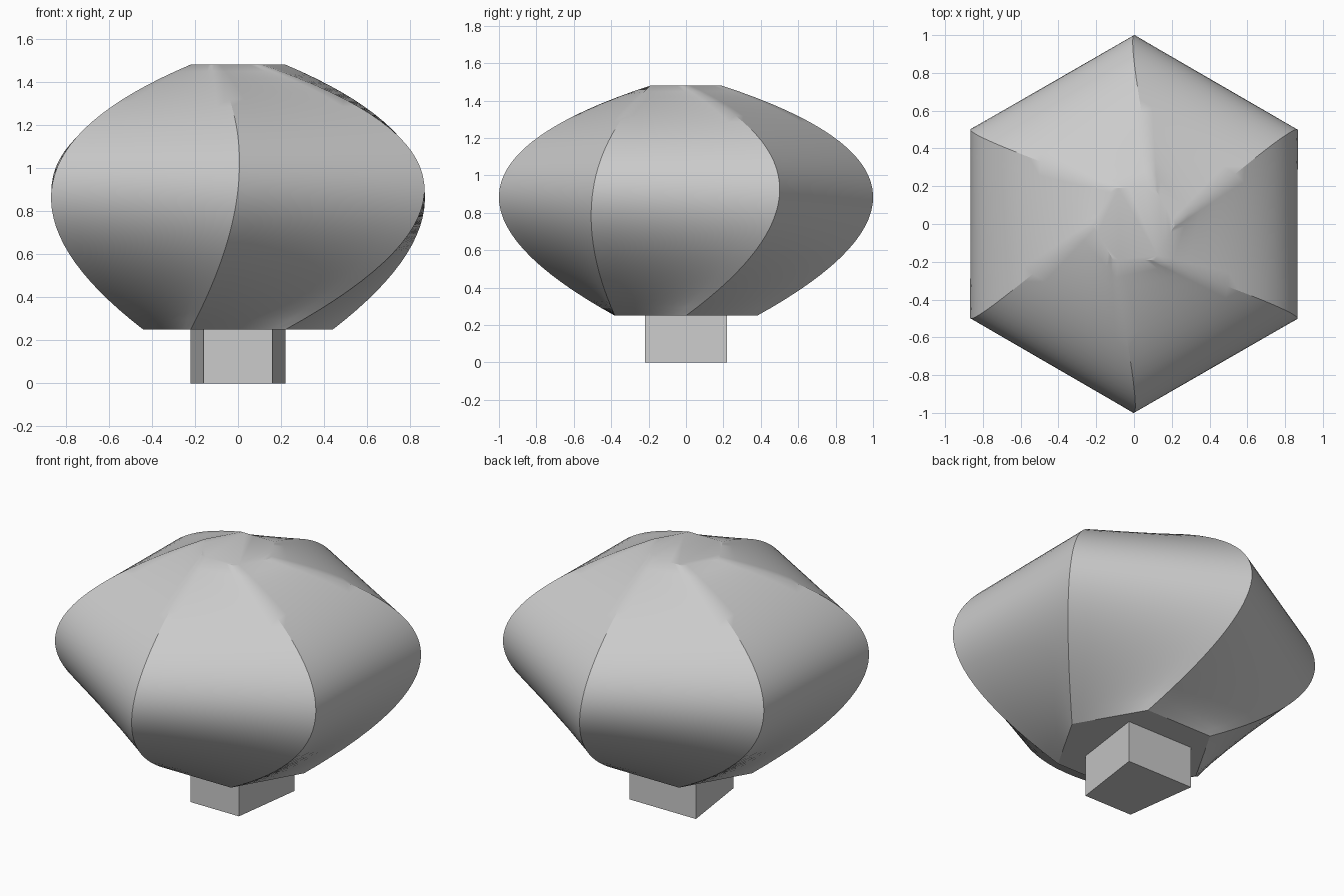
import bpy, bmesh
from math import radians
from mathutils import Matrix, Vector

cube = bpy.data.objects.get("Cube")
if cube:
    bpy.data.objects.remove(cube, do_unlink=True)

grey = bpy.data.materials.new("plain grey")
grey.use_nodes = True
colour = (0.6, 0.6, 0.6, 1)
grey.diffuse_color = colour
grey.node_tree.nodes["Principled BSDF"].inputs["Base Color"].default_value = colour

SIDES, RINGS, SPLITS = 6, 32, 8


def corner(radius, angle, z):
    return Matrix.Rotation(radians(angle), 3, "Z") @ Vector((radius, 0, z))


def add_object(name, bm):
    bmesh.ops.recalc_face_normals(bm, faces=bm.faces)
    mesh = bpy.data.meshes.new(name)
    bm.to_mesh(mesh)
    bm.free()
    mesh.materials.append(grey)
    obj = bpy.data.objects.new(name, mesh)
    bpy.context.collection.objects.link(obj)
    return obj


# Three hexagons that the body passes through; the middle one is turned
low, mid, high = corner(0.44, 0, 0.25), corner(1, 30, 0.9), corner(0.22, 0, 1.48)
middle_u = (mid - low).length / ((mid - low).length + (high - mid).length)


def edge_point(u):
    """Parabola through one corner of each hexagon."""
    m = middle_u
    return (low * (u - m) * (u - 1) / m
            + mid * u * (u - 1) / (m * (m - 1))
            + high * u * (u - m) / (1 - m))


# Body: hexagonal rings lofted from bottom to top
bm = bmesh.new()
rings = []
for i in range(RINGS + 1):
    point = edge_point(i / RINGS)
    corners = [Matrix.Rotation(radians(360 / SIDES * k), 3, "Z") @ point
               for k in range(SIDES)]
    rings.append([bm.verts.new(corners[k].lerp(corners[(k + 1) % SIDES], s / SPLITS))
                  for k in range(SIDES) for s in range(SPLITS)])
for lower, upper in zip(rings, rings[1:]):
    for k in range(len(lower)):
        n = (k + 1) % len(lower)
        bm.faces.new((lower[k], lower[n], upper[n], upper[k]))
bm.faces.new(rings[0])
bm.faces.new(rings[-1])
body = add_object("body", bm)
bpy.ops.object.select_all(action="DESELECT")
body.select_set(True)
bpy.context.view_layer.objects.active = body
bpy.ops.object.shade_smooth_by_angle(angle=radians(30))

# Foot: block that narrows towards the front
bm = bmesh.new()
outline = [(-0.16, -0.22), (0.16, -0.22), (0.22, 0.22), (-0.22, 0.22)]
base = bm.faces.new([bm.verts.new((x, y, 0)) for x, y in outline])
sides = bmesh.ops.extrude_face_region(bm, geom=[base])
bmesh.ops.translate(bm, vec=(0, 0, 0.25),
                    verts=[v for v in sides["geom"] if isinstance(v, bmesh.types.BMVert)])
add_object("foot", bm)
